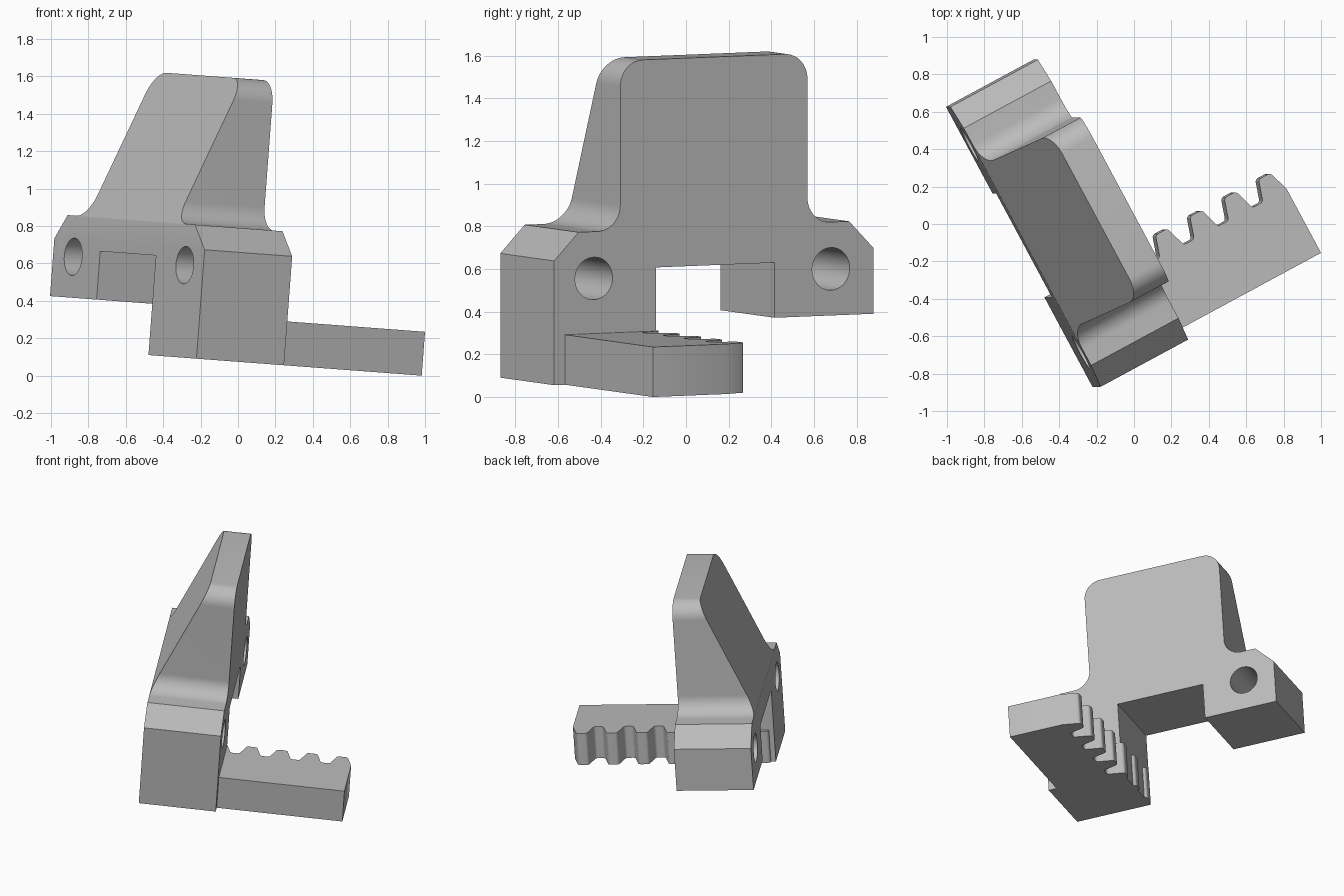
import bpy, bmesh
from math import radians, tan
from mathutils import Matrix, Vector

cube = bpy.data.objects.get("Cube")
if cube:
    bpy.data.objects.remove(cube)

# Tilted frame of the part: u along the rack, v across the bracket, w up
w_axis = Vector((0.075, 0, 0.997)).normalized()
u_axis = Vector((0.878, 0.474, -0.066)).normalized()
v_axis = w_axis.cross(u_axis).normalized()
u_axis = v_axis.cross(w_axis)
FRAME = Matrix((u_axis, v_axis, w_axis)).transposed().to_4x4()
FRAME.translation.z = -0.005

grey = bpy.data.materials.new("plain grey")
grey.use_nodes = True
colour = (0.5, 0.5, 0.5, 1)
grey.diffuse_color = colour
grey.node_tree.nodes["Principled BSDF"].inputs["Base Color"].default_value = colour


def rounded(points, steps):
    """Turn (a, b, radius) corners into an outline with arcs."""
    outline = []
    for i, (a, b, r) in enumerate(points):
        p = Vector((a, b))
        if r == 0:
            outline.append(p)
            continue
        d1 = (Vector(points[i - 1][:2]) - p).normalized()
        d2 = (Vector(points[(i + 1) % len(points)][:2]) - p).normalized()
        half = d1.angle(d2) / 2
        start, end = p + d1 * r / tan(half), p + d2 * r / tan(half)
        centre = p + (d1 + d2).normalized() * (r * r + (r / tan(half)) ** 2) ** 0.5
        for k in range(steps + 1):
            chord = start.lerp(end, k / steps) - centre
            ang_a, ang_b = start - centre, end - centre
            sweep = ang_a.angle_signed(ang_b) * k / steps
            chord = Matrix.Rotation(-sweep, 2) @ ang_a
            outline.append(centre + chord)
    return outline


def prism(name, outline, place, low, high):
    """Extrude an outline between two levels; place maps (a, b, level) to 3D."""
    bm = bmesh.new()
    face = bm.faces.new([bm.verts.new(place(p[0], p[1], low)) for p in outline])
    ext = bmesh.ops.extrude_face_region(bm, geom=[face])
    moved = [g for g in ext["geom"] if isinstance(g, bmesh.types.BMVert)]
    shift = Vector(place(0, 0, high)) - Vector(place(0, 0, low))
    bmesh.ops.translate(bm, verts=moved, vec=shift)
    bmesh.ops.recalc_face_normals(bm, faces=bm.faces)
    mesh = bpy.data.meshes.new(name)
    bm.to_mesh(mesh)
    bm.free()
    obj = bpy.data.objects.new(name, mesh)
    obj.data.materials.append(grey)
    obj.matrix_world = FRAME
    bpy.context.collection.objects.link(obj)
    return obj


def activate(obj):
    bpy.ops.object.select_all(action="DESELECT")
    obj.select_set(True)
    bpy.context.view_layer.objects.active = obj


def cut(obj, cutter):
    cutter.hide_render = True
    mod = obj.modifiers.new("cut", "BOOLEAN")
    mod.operation, mod.solver, mod.object = "DIFFERENCE", "EXACT", cutter
    bpy.context.view_layer.update()
    activate(obj)
    bpy.ops.object.modifier_apply(modifier="cut")
    bpy.data.objects.remove(cutter)


def across(a, b, level):      # outline in v, w, extruded along u
    return (level, a, b)


def upright(a, b, level):     # outline in u, v, extruded along w
    return (a, b, level)


def sideways(a, b, level):    # outline in u, w, extruded along v
    return (a, level, b)


BACK, FACE, FLOOR, SHOULDER, TOP = -0.614, -0.081, 0.079, 0.793, 1.591
MID, HALF, TAB = 0.192, 0.85, 0.498

# Bracket: two legs with chamfered shoulders and a tall rounded plate
left_half = [(MID + HALF, SHOULDER - 0.13, 0), (MID + HALF - 0.13, SHOULDER, 0),
             (MID + TAB, SHOULDER, 0.12), (MID + TAB, TOP, 0.12)]
right_half = [(2 * MID - v, w, r) for v, w, r in reversed(left_half)]
legs = [(MID - HALF, FLOOR, 0), (-0.115, FLOOR, 0), (-0.115, 0.613, 0),
        (0.515, 0.613, 0), (0.515, 0.354, 0), (MID + HALF, 0.354, 0)]
bracket = prism("bracket", rounded(left_half + right_half + legs, 12), across, BACK, FACE)

# Sloping rear of the plate
wedge = [(BACK, SHOULDER - 0.002), (BACK + 0.435, SHOULDER + 0.998),
         (BACK - 0.5, SHOULDER + 0.998), (BACK - 0.5, SHOULDER - 0.002 - 0.5 / 0.435)]
cut(bracket, prism("rear_cutter", wedge, sideways, -1.5, 1.5))

# Bolt holes through both legs
for v in (-0.447, 0.815):
    ring = [Vector((v, 0.573)) + Matrix.Rotation(radians(a), 2) @ Vector((0.1, 0))
            for a in range(0, 360, 8)]
    cut(bracket, prism("hole_cutter", ring, across, -1, 1))

# Toothed rack running through the right leg
PITCH, TIP, ROOT, END = 0.209, -0.095, -0.213, 0.789
teeth = []
for i in range(7):
    c = 0.716 - PITCH * i
    right_root = (c + 0.073, ROOT, 0.0 if i == 0 else 0.02)
    teeth += [right_root, (c + 0.036, TIP, 0.022), (c - 0.036, TIP, 0.022)]
    teeth.append((c - 0.073, ROOT, 0.02 if i < 6 else 0))
rack_outline = [(BACK + 0.002, -0.6, 0), (END, -0.6, 0)] + teeth
rack = prism("toothed_rack", rounded(rack_outline, 5), upright, FLOOR, 0.314)

for obj in (bracket, rack):
    activate(obj)
    bpy.ops.object.shade_smooth_by_angle(angle=radians(25))
